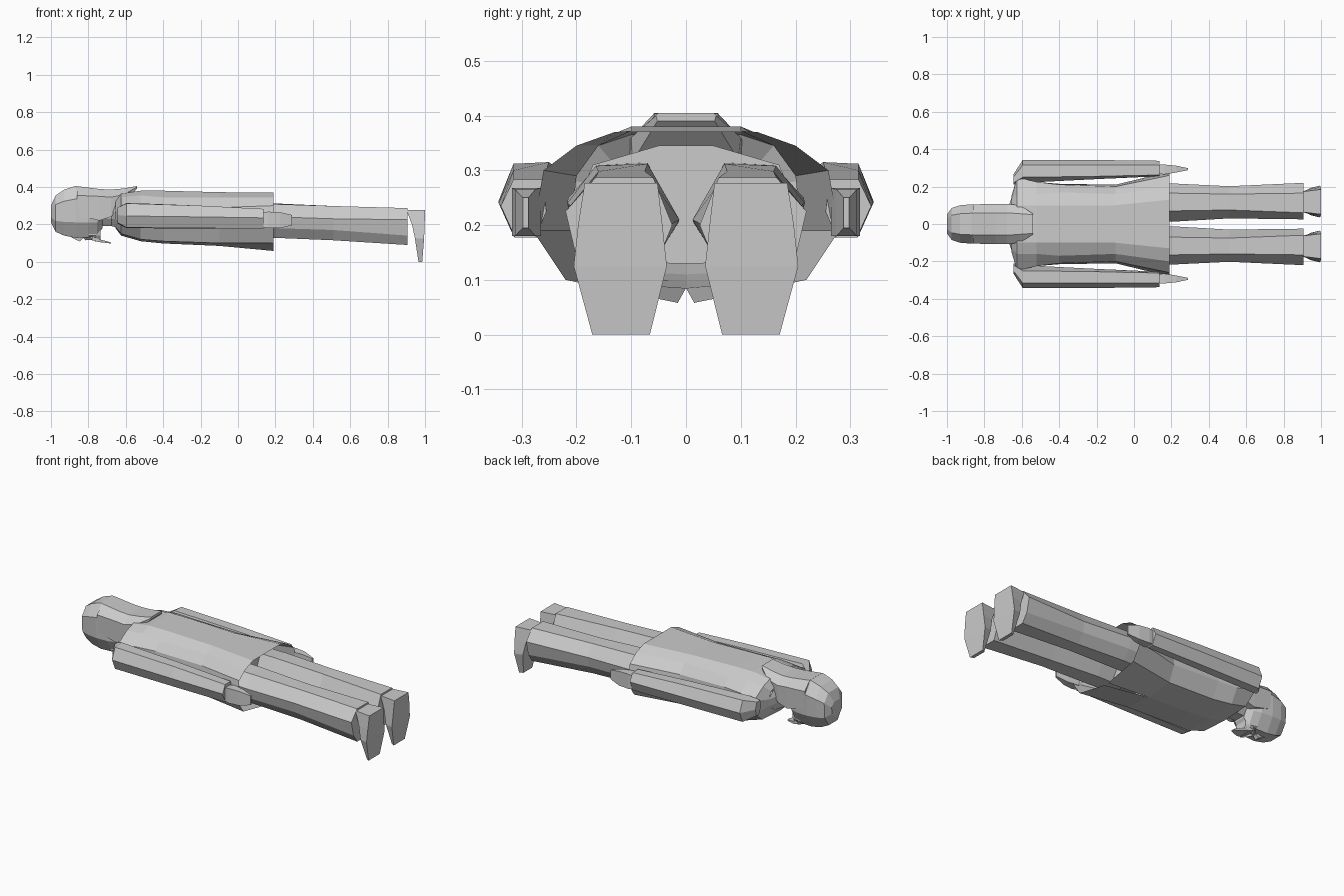
import bpy, bmesh

cube = bpy.data.objects.get("Cube")
if cube:
    bpy.data.objects.remove(cube, do_unlink=True)

GREY = (0.6, 0.6, 0.6, 1.0)
mat = bpy.data.materials.new("plain grey")
mat.use_nodes = True
mat.diffuse_color = GREY
bsdf = mat.node_tree.nodes["Principled BSDF"]
bsdf.inputs["Base Color"].default_value = GREY
bsdf.inputs["Roughness"].default_value = 0.8


def loft(name, rings, closed=True, caps=True, side=1):
    """Skin a list of equal-length rings of (x, y, z); side=-1 mirrors in y."""
    bm = bmesh.new()
    vs = [[bm.verts.new((x, y * side, z)) for x, y, z in r] for r in rings]
    n = len(rings[0])
    for a, b in zip(vs, vs[1:]):
        for i in range(n if closed else n - 1):
            j = (i + 1) % n
            bm.faces.new((a[i], a[j], b[j], b[i]))
    if caps:
        bm.faces.new(vs[0])
        bm.faces.new(vs[-1])
    bmesh.ops.remove_doubles(bm, verts=bm.verts[:], dist=0.0005)
    bmesh.ops.recalc_face_normals(bm, faces=bm.faces[:])
    me = bpy.data.meshes.new(name)
    bm.to_mesh(me)
    bm.free()
    me.materials.append(mat)
    ob = bpy.data.objects.new(name, me)
    bpy.context.collection.objects.link(ob)
    return ob


def mirrored(x, half):
    """Full ring from a half profile running top to bottom on the +y side."""
    return [(x, y, z) for y, z in half] + [(x, -y, z) for y, z in reversed(half)]


def eight(x, hy, zb, zt):
    """Eight-sided ring centred on y = 0."""
    h = zt - zb
    return mirrored(x, [(hy * .55, zt), (hy, zt - h * .25),
                        (hy * .95, zb + h * .3), (hy * .5, zb)])


# Long coat, open at the hem and slit down the front (underside)
coat = [
    (-.655, [(.08, .33), (.13, .31), (.15, .27), (.15, .23), (.10, .19), (0, .18)]),
    (-.625, [(.10, .365), (.16, .345), (.25, .29), (.25, .21), (.17, .15), (0, .14)]),
    (-.52, [(.10, .38), (.16, .355), (.225, .30), (.225, .20), (.18, .12), (0, .11)]),
    (-.40, [(.10, .38), (.17, .345), (.21, .30), (.215, .20), (.17, .11), (0, .098)]),
    (-.10, [(.10, .372), (.16, .345), (.20, .29), (.21, .19), (.17, .10), (0, .085)]),
    (.19, [(.13, .37), (.20, .345), (.26, .30), (.28, .19), (.22, .10), (.015, .058)]),
]
rings = []
for x, half in coat:
    r = mirrored(x, half)
    n = len(half)
    rings.append(r[n:] + r[:n])      # seam sits on the front of the coat
loft("coat", rings, closed=False, caps=False)

# Collar closing the coat around the neck
loft("collar", [mirrored(-.675, [(.05, .31), (.08, .27), (.08, .23), (.05, .19)]),
                mirrored(-.652, [(.08, .33), (.15, .27), (.15, .23), (.09, .185)])])

# Hips inside the coat
loft("hips", [mirrored(x, [(.05, .345), (.17, .31), (.20, .24), (.15, .15), (.03, .13)])
              for x in (-.08, .10)])

# Neck and head
loft("neck", [eight(-.80, .07, .19, .33), eight(-.64, .07, .19, .33)])
loft("head", [eight(-1.0, .05, .21, .30), eight(-.975, .085, .16, .355),
              eight(-.93, .10, .14, .385), eight(-.87, .105, .128, .405),
              eight(-.80, .10, .13, .395), eight(-.755, .085, .135, .385),
              eight(-.725, .07, .18, .375)])

# Hair falling from the back of the head over the collar
loft("hair", [mirrored(x, [(a, zt), (b, zm), (b * .95, zb)]) for x, a, b, zt, zm, zb in (
    (-.86, .058, .105, .404, .355, .25), (-.74, .06, .107, .389, .35, .22),
    (-.68, .06, .107, .386, .345, .24), (-.61, .055, .10, .392, .36, .32),
    (-.54, .05, .055, .405, .40, .39))])

# Face details: nose, moustache, chin and pointed beard
loft("nose", [mirrored(x, [(h, .16), (h * .7, z)]) for x, h, z in
              ((-.89, .012, .13), (-.845, .02, .108), (-.83, .018, .125))])
loft("chin", [mirrored(x, [(h, .19), (h, .14), (h * .6, z)]) for x, h, z in
              ((-.80, .06, .125), (-.76, .05, .108), (-.735, .04, .115))])
loft("beard", [mirrored(x, [(h, zt), (h, zb)]) for x, h, zt, zb in
               ((-.78, .045, .135, .115), (-.74, .04, .12, .105), (-.68, .012, .104, .098))])

for tag, s in (("back", 1), ("front", -1)):
    # Moustache tip
    loft("moustache_" + tag, [
        [(-.83, .005, .13), (-.80, .005, .13), (-.815, .005, .115)],
        [(-.79, .06, .135), (-.775, .06, .135), (-.78, .06, .118)]], side=s)

    # Sleeve with a blunt shoulder
    sleeve = [
        (-.645, [(.22, .29), (.25, .29), (.265, .25), (.255, .21), (.235, .205), (.21, .25)]),
        (-.595, [(.25, .315), (.315, .312), (.342, .245), (.315, .183), (.265, .18), (.22, .24)]),
        (-.20, [(.255, .30), (.315, .30), (.342, .24), (.315, .18), (.27, .178), (.24, .235)]),
        (.135, [(.262, .283), (.315, .283), (.338, .235), (.312, .177), (.275, .177), (.255, .225)]),
    ]
    loft("sleeve_" + tag, [[(x, y, z) for y, z in r] for x, r in sleeve], side=s)

    # Hand tapering to the fingers
    loft("hand_" + tag, [[(x, y0, z0), (x, y1, z0), (x, y1, z1), (x, y0, z1)]
                         for x, y0, y1, z0, z1 in (
        (.11, .272, .315, .19, .26), (.16, .265, .318, .18, .268),
        (.225, .275, .312, .18, .265), (.29, .288, .298, .195, .25))], side=s)

    # Trouser leg
    leg = [
        (.02, [(.07, .315), (.16, .31), (.215, .25), (.20, .18), (.15, .13), (.06, .13), (.015, .20)]),
        (.20, [(.07, .312), (.165, .308), (.217, .24), (.20, .18), (.155, .128), (.06, .128), (.012, .21)]),
        (.51, [(.075, .298), (.16, .298), (.202, .23), (.19, .17), (.15, .115), (.07, .115), (.03, .20)]),
        (.905, [(.06, .287), (.165, .287), (.22, .225), (.20, .14), (.165, .09), (.07, .09), (.025, .20)]),
    ]
    loft("leg_" + tag, [[(x, y, z) for y, z in r] for x, r in leg], side=s)

    # Foot with a flat sole and toes pointing down
    loft("foot_" + tag, [
        [(x0, y0 + .012, z), (x1, y0, z), (x1, y1, z), (x0, y1 - .012, z)]
        for z, x0, x1, y0, y1 in (
            (.277, .90, 1.0, .052, .185), (.20, .93, .998, .043, .197),
            (.125, .946, .995, .035, .205), (.0, .965, .985, .066, .171))], side=s)
